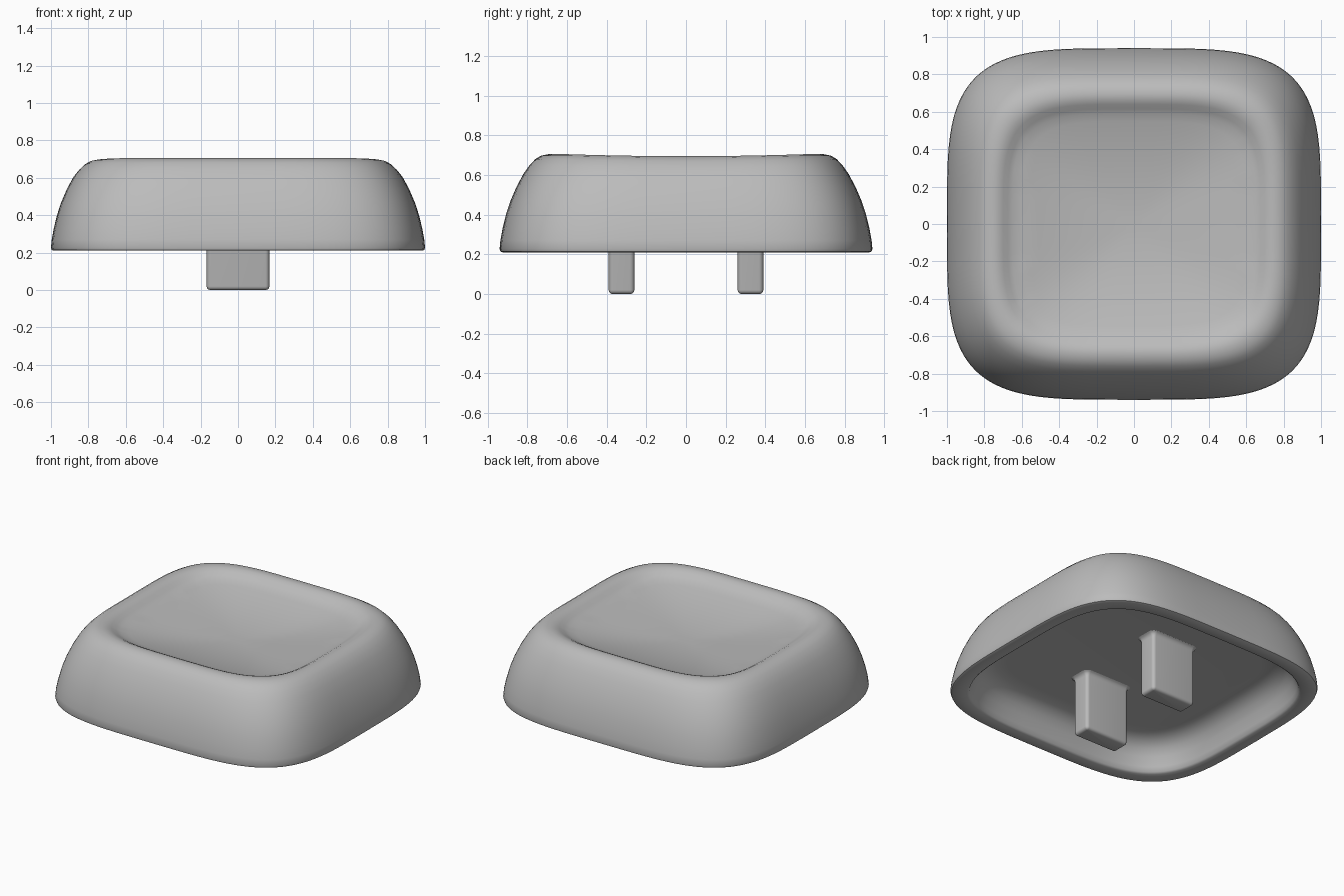
import bpy, bmesh
from math import sin, cos, pi, tau, copysign

cube = bpy.data.objects.get("Cube")
if cube:
    bpy.data.objects.remove(cube, do_unlink=True)

grey = bpy.data.materials.new("plain grey")
grey.use_nodes = True
COLOUR = (0.5, 0.5, 0.5, 1)
grey.diffuse_color = COLOUR
grey.node_tree.nodes["Principled BSDF"].inputs["Base Color"].default_value = COLOUR


def squircle(half_x, half_y, power=4.0, count=96):
    """Soft square outline."""
    def side(v, half):
        return copysign(abs(v) ** (2 / power), v) * half
    angles = [tau * i / count for i in range(count)]
    return [(side(cos(a), half_x), side(sin(a), half_y)) for a in angles]


def rounded_rect(half_x, half_y, radius, steps=6):
    """Rectangle outline with round corners."""
    points = []
    for k, (sx, sy) in enumerate([(1, 1), (-1, 1), (-1, -1), (1, -1)]):
        for i in range(steps + 1):
            a = (k + i / steps) * pi / 2
            points.append((sx * (half_x - radius) + radius * cos(a),
                           sy * (half_y - radius) + radius * sin(a)))
    return points


def loft(name, rings, y=0.0):
    """Skin a stack of equal-length rings and cap both ends."""
    bm = bmesh.new()
    loops = [[bm.verts.new(p) for p in ring] for ring in rings]
    n = len(loops[0])
    for a, b in zip(loops, loops[1:]):
        for i in range(n):
            j = (i + 1) % n
            bm.faces.new((a[i], a[j], b[j], b[i]))
    bm.faces.new(loops[0][::-1])
    bm.faces.new(loops[-1])
    bmesh.ops.recalc_face_normals(bm, faces=bm.faces)
    mesh = bpy.data.meshes.new(name)
    bm.to_mesh(mesh)
    bm.free()
    mesh.materials.append(grey)
    obj = bpy.data.objects.new(name, mesh)
    obj.location.y = y
    bpy.context.collection.objects.link(obj)
    bpy.ops.object.select_all(action="DESELECT")
    obj.select_set(True)
    bpy.context.view_layer.objects.active = obj
    bpy.ops.object.shade_smooth_by_angle(angle=pi / 4)
    return obj


# Cap shell: (half width, height) from the ceiling, round the lip, over the rim
CEILING = 0.415
profile = [(0.70, CEILING), (0.76, 0.41), (0.81, 0.39), (0.845, 0.355), (0.87, 0.31),
           (0.89, 0.25), (0.9, 0.22), (0.912, 0.21), (0.985, 0.21), (0.996, 0.215),
           (1.0, 0.228), (0.996, 0.27), (0.985, 0.33), (0.968, 0.4), (0.945, 0.47),
           (0.915, 0.54), (0.88, 0.605), (0.85, 0.648), (0.82, 0.68), (0.79, 0.698),
           (0.755, 0.705), (0.725, 0.702), (0.70, 0.69), (0.675, 0.674)]
# Shallow bowl on top
BOWL_EDGE, BOWL_FLOOR, BOWL_DEPTH = 0.65, 0.575, 0.085
for i in range(14):
    t = 1 - i / 14
    profile.append((BOWL_EDGE * t, BOWL_FLOOR + BOWL_DEPTH * t * t))

rings = []
for half, z in profile:
    half_y = half - 0.06 * min(1, half / BOWL_EDGE)
    ring = []
    for x, y in squircle(half, half_y):
        # the left and right rims sag slightly in the middle
        sag = 0.01 * max(0, 1 - (y / 0.6) ** 2) if z > 0.6 and abs(x) > 0.6 else 0
        ring.append((x, y, z - sag * min(1, (z - 0.6) / 0.08)))
    rings.append(ring)
loft("cap_shell", rings)

# Two mounting posts, rounded at the tip and flared where they meet the ceiling
post_profile = [(-0.02, 0.0), (-0.01, 0.003), (-0.003, 0.01), (0, 0.02), (0, 0.385),
                (0.004, 0.4), (0.012, 0.41), (0.025, CEILING + 0.002)]
for name, y in (("front_post", -0.325), ("back_post", 0.325)):
    post = [[(px, py, z) for px, py in rounded_rect(0.168 + d, 0.065 + d, 0.022 + d)]
            for d, z in post_profile]
    loft(name, post, y)
